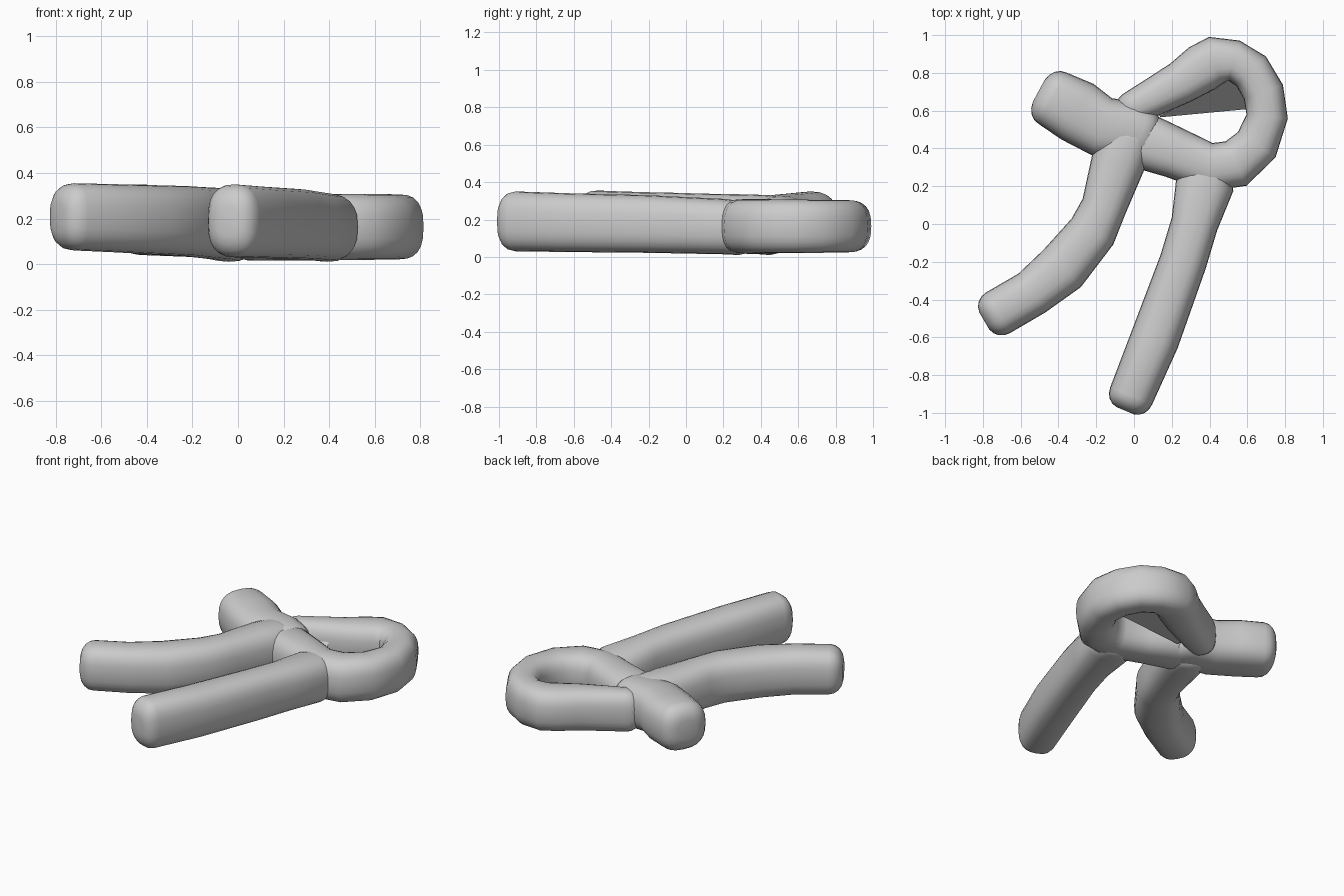
import bpy, bmesh, math
from mathutils import Vector

cube = bpy.data.objects.get("Cube")
if cube:
    bpy.data.objects.remove(cube)

SIDES = 24
CAP = 0.085


def finish(name, bm, angle):
    bmesh.ops.recalc_face_normals(bm, faces=bm.faces)
    mesh = bpy.data.meshes.new(name)
    bm.to_mesh(mesh)
    bm.free()
    obj = bpy.data.objects.new(name, mesh)
    bpy.context.collection.objects.link(obj)
    bpy.ops.object.select_all(action='DESELECT')
    obj.select_set(True)
    bpy.context.view_layer.objects.active = obj
    bpy.ops.object.shade_smooth_by_angle(angle=math.radians(angle))
    return obj


def squared(value, power=0.76):
    return math.copysign(abs(value) ** power, value)


def limb(name, path, z_start, z_end):
    """Sweep a rounded section along (x, y, half width) stations, with domed ends."""
    points = [Vector((x, y, 0)) for x, y, w in path]
    last = len(points) - 1
    stations = []
    for i, p in enumerate(points):
        before = (p - points[max(i - 1, 0)]).normalized()
        after = (points[min(i + 1, last)] - p).normalized()
        direction = (before + after).normalized()
        t = i / last
        low, high = [a + (b - a) * t for a, b in zip(z_start, z_end)]
        centre = p + Vector((0, 0, (low + high) / 2))
        stations.append((centre, direction, path[i][2], (high - low) / 2, 1))

    # Domed ends
    def dome(station, sign):
        centre, direction, w, h, s = station
        rings = []
        for k in range(1, 5):
            a = math.radians(k * 21)
            shrink = 1 - 0.65 * (1 - math.cos(a))
            rings.append((centre + direction * sign * CAP * math.sin(a),
                          direction, w, h, shrink))
        return rings
    stations = dome(stations[0], -1)[::-1] + stations + dome(stations[-1], 1)

    bm = bmesh.new()
    rings = []
    for centre, direction, w, h, s in stations:
        side = Vector((direction.y, -direction.x, 0))
        ring = []
        for k in range(SIDES):
            a = math.tau * k / SIDES
            offset = side * w * s * squared(math.cos(a))
            offset.z = h * s * squared(math.sin(a))
            ring.append(bm.verts.new(centre + offset))
        rings.append(ring)
    for r, q in zip(rings, rings[1:]):
        for k in range(SIDES):
            n = (k + 1) % SIDES
            bm.faces.new((r[k], r[n], q[n], q[k]))
    bm.faces.new(rings[0])
    bm.faces.new(rings[-1])
    return finish(name, bm, 50)


# Two long legs
limb("right_leg", [(-.72, -.47, .125), (-.54, -.365, .125), (-.38, -.235, .14),
                   (-.22, -.04, .13), (-.16, .09, .12), (-.08, .34, .145),
                   (-.04, .45, .14)], (.06, .355), (.01, .33))
limb("left_leg", [(-.015, -.91, .12), (.11, -.61, .13), (.26, -.2, .125),
                  (.32, 0, .125), (.375, .21, .155), (.39, .28, .13)],
     (.03, .35), (.01, .3))

# Short arm and its junction
limb("arm", [(-.43, .665, .155), (-.3, .595, .17), (-.17, .515, .16),
             (-.02, .495, .155), (.04, .475, .14)], (.04, .35), (.02, .32))

# Closed loop that returns to the junction
limb("loop", [(.05, .44, .15), (.22, .375, .135), (.4, .3, .13), (.54, .32, .13),
              (.65, .42, .12), (.705, .57, .11), (.685, .7, .11), (.62, .81, .11),
              (.53, .865, .11), (.43, .865, .13), (.36, .825, .13),
              (.25, .75, .115), (.09, .665, .1), (0, .62, .09)],
     (.015, .31), (.03, .3))

# Sloping web under the straight side of the loop
bm = bmesh.new()
edge_low = [bm.verts.new(p) for p in ((.14, .565, .07), (.62, .61, .07))]
edge_top = [bm.verts.new(p) for p in ((.14, .57, .2), (.56, .8, .2))]
edge_back = [bm.verts.new(p) for p in ((.12, .6, .07), (.56, .83, .07))]
edges = [edge_low, edge_top, edge_back]
for a, b in zip(edges, edges[1:] + edges[:1]):
    bm.faces.new((a[0], a[1], b[1], b[0]))
for end in range(2):
    bm.faces.new([e[end] for e in edges])
finish("loop_web", bm, 30)
